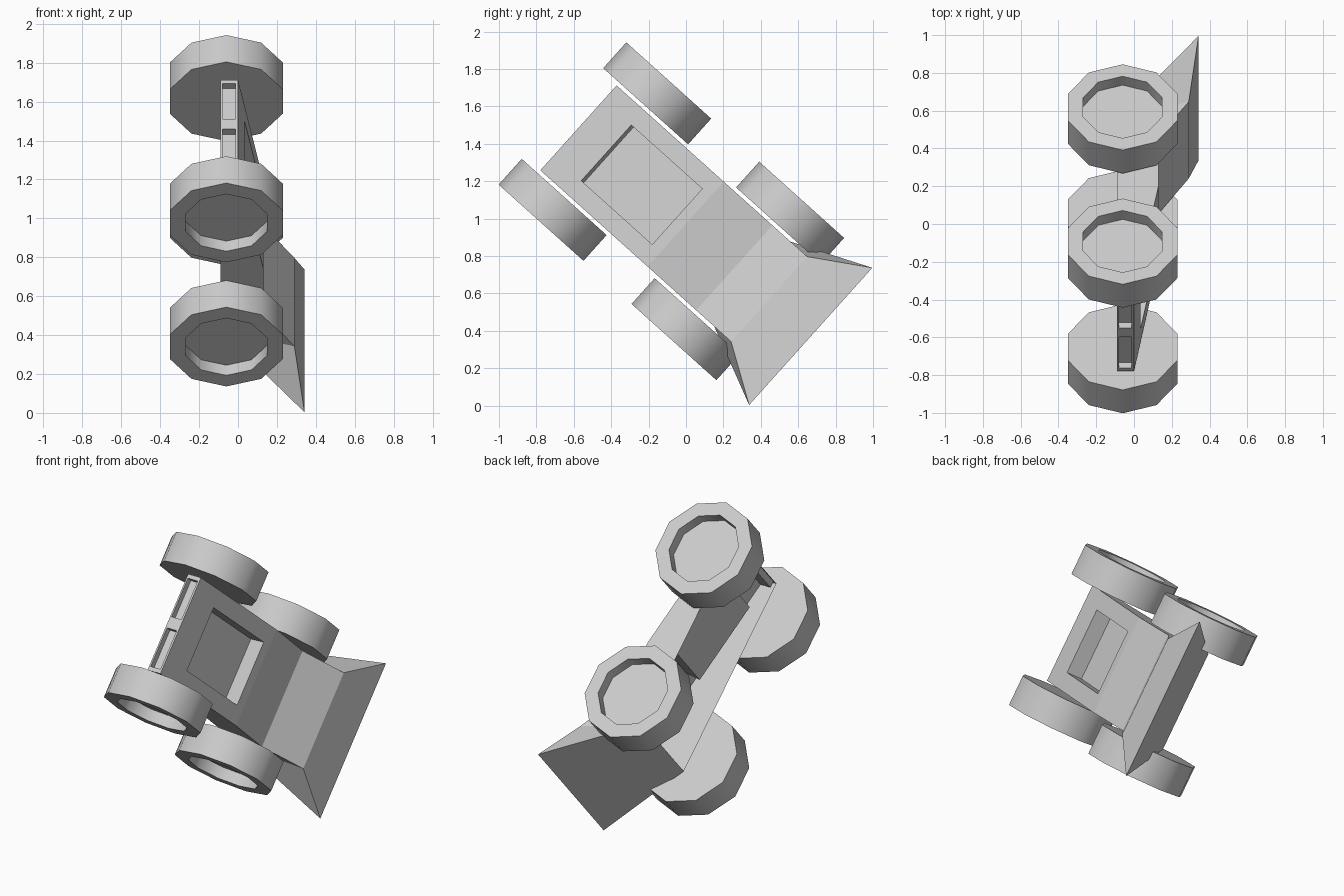
import bpy, bmesh, math
from mathutils import Vector, Matrix

if "Cube" in bpy.data.objects:
    bpy.data.objects.remove(bpy.data.objects["Cube"])

# Local frame: x = vehicle height, y = along the vehicle (tail to scoop), z = sideways.
# The whole vehicle is tipped about the x axis.
TILT = Matrix.Translation((0, -0.575, 1.485)) @ Matrix.Rotation(-math.atan2(0.668, 0.744), 4, 'X')
HALF = 0.305


def finish(name, bm, smooth=False):
    me = bpy.data.meshes.new(name)
    bm.to_mesh(me)
    bm.free()
    ob = bpy.data.objects.new(name, me)
    bpy.context.collection.objects.link(ob)
    ob.matrix_world = TILT
    if smooth:
        bpy.ops.object.select_all(action='DESELECT')
        ob.select_set(True)
        bpy.context.view_layer.objects.active = ob
        bpy.ops.object.shade_smooth_by_angle(angle=math.radians(40))
    return ob


def add_face(bm, pts, toward):
    """Add a polygon whose normal points toward the given direction."""
    f = bm.faces.new([bm.verts.new(p) for p in pts])
    f.normal_update()
    if f.normal.dot(Vector(toward)) < 0:
        f.normal_flip()


def recessed_panel(bm, place, a_stops, b_stops, holes, out, depth):
    """Grid panel where the chosen cells are sunk by depth."""
    drop = -Vector(out).normalized() * depth
    for i in range(len(a_stops) - 1):
        for j in range(len(b_stops) - 1):
            q = [Vector(place(a_stops[i + m], b_stops[j + n]))
                 for m, n in ((0, 0), (1, 0), (1, 1), (0, 1))]
            if (i, j) not in holes:
                add_face(bm, q, out)
                continue
            add_face(bm, [p + drop for p in q], out)
            mid = sum(q, Vector()) / 4
            for k in range(4):
                p, r = q[k], q[(k + 1) % 4]
                add_face(bm, [p, r, r + drop, p + drop], mid - (p + r) / 2)


# Body shell: open underneath
bm = bmesh.new()
profile = [(-0.09, 0), (0, 0), (0.13, 0.77), (0.13, 1.12), (0.29, 1.37), (-0.09, 1.25)]
for s in (-1, 1):
    add_face(bm, [(x, u, s * HALF) for x, u in profile], (0, 0, s))
for (x0, u0), (x1, u1) in zip(profile[2:4], profile[3:5]):
    add_face(bm, [(x0, u0, -HALF), (x1, u1, -HALF), (x1, u1, HALF), (x0, u0, HALF)], (1, 0, 0))
# sloping panel with cargo recess
recessed_panel(bm, lambda u, v: (0.13 * u / 0.77, u, v),
               [0, 0.2, 0.71, 0.77], [-HALF, -0.2, 0.2, HALF],
               {(1, 1)}, (0.77, -0.13, 0), 0.1)
# tail with two light recesses
recessed_panel(bm, lambda x, v: (x, 0, v),
               [-0.09, -0.08, -0.012, 0], [-HALF, -0.28, -0.035, 0.035, 0.28, HALF],
               {(1, 1), (1, 3)}, (0, -1, 0), 0.04)
bmesh.ops.remove_doubles(bm, verts=bm.verts, dist=0.0005)
finish("body_shell", bm)

# Flared scoop
bm = bmesh.new()
top, low, tip = (0.29, 1.37, HALF), (-0.09, 1.25, HALF), (0.342, 1.669, 0.493)
flip = lambda p: (p[0], p[1], -p[2])
add_face(bm, [top, tip, flip(tip), flip(top)], (1, 0, 0))
add_face(bm, [low, tip, flip(tip), flip(low)], (0, 1, 0))
for side, f in ((1, lambda p: p), (-1, flip)):
    add_face(bm, [f(top), f(tip), f(low)], (0, 0, side))
bmesh.ops.remove_doubles(bm, verts=bm.verts, dist=0.0005)
finish("scoop", bm)


# Ten-sided wheels with a hollow hub on the outer face
def wheel(name, u, side):
    bm = bmesh.new()
    rings = []
    for r, v in ((0.305, 0.326), (0.305, 0.511), (0.22, 0.511), (0.22, 0.441)):
        rings.append([bm.verts.new((-0.06 + r * math.sin(k * math.pi / 5),
                                    u + r * math.cos(k * math.pi / 5), side * v))
                      for k in range(10)])
    for a, b in zip(rings, rings[1:]):
        for k in range(10):
            n = (k + 1) % 10
            bm.faces.new((a[k], a[n], b[n], b[k]))
    bm.faces.new(rings[0])
    bm.faces.new(rings[-1])
    bmesh.ops.recalc_face_normals(bm, faces=bm.faces)
    finish(name, bm, smooth=True)


for end, u in (("rear", 0.19), ("front", 1.145)):
    for label, side in (("left", 1), ("right", -1)):
        wheel(f"{end}_{label}_wheel", u, side)
